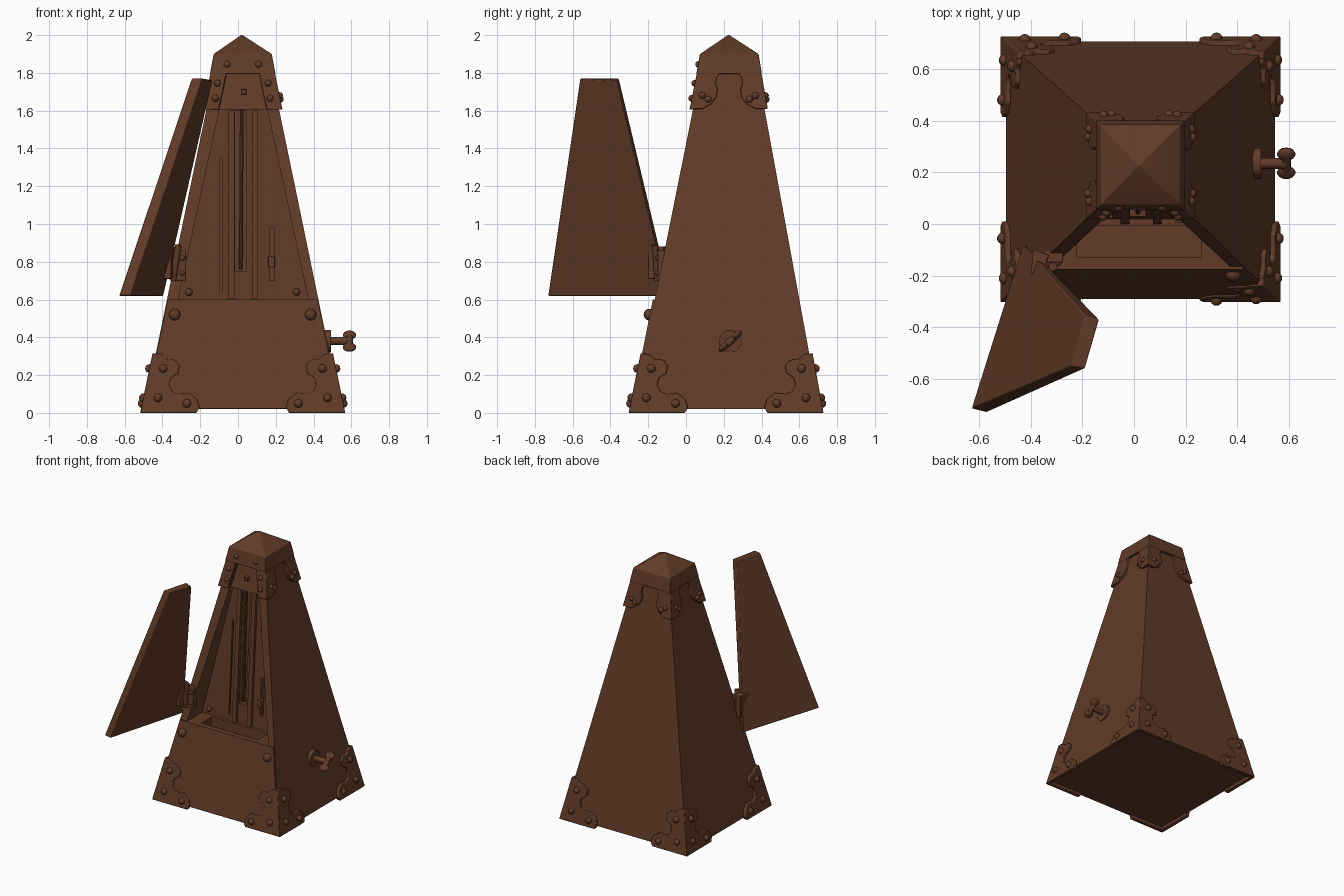
import bpy, bmesh, math
from mathutils import Vector, Matrix

if "Cube" in bpy.data.objects:
    bpy.data.objects.remove(bpy.data.objects["Cube"])

wood = bpy.data.materials.new("dark brown wood")
wood.diffuse_color = (0.12, 0.044, 0.021, 1)
wood.use_nodes = True
wood.node_tree.nodes["Principled BSDF"].inputs["Base Color"].default_value = wood.diffuse_color
CX = 0.025


def hx(z): return 0.525 - 0.207 * z
def hy(z): return 0.498 - 0.192 * z
def cy(z): return 0.212 + 0.009 * z


def P(side, u, z, off=0.0):
    """Point on a sloping body side: 0 front, 1 right, 2 back, 3 left."""
    n = [(0, -1), (1, 0), (0, 1), (-1, 0)][side]
    t = (-n[1], n[0])
    h = (hy(z) if side % 2 == 0 else hx(z)) + off
    return Vector((CX + t[0] * u + n[0] * h, cy(z) + t[1] * u + n[1] * h, z))


def half(side, z):
    return hx(z) if side % 2 == 0 else hy(z)


def finish(name, bm, bevel=0.0):
    bmesh.ops.recalc_face_normals(bm, faces=bm.faces)
    me = bpy.data.meshes.new(name)
    bm.to_mesh(me)
    bm.free()
    me.materials.append(wood)
    ob = bpy.data.objects.new(name, me)
    bpy.context.collection.objects.link(ob)
    if bevel:
        m = ob.modifiers.new("bevel", 'BEVEL')
        m.width, m.segments, m.limit_method = bevel, 2, 'ANGLE'
    return ob


def loft(name, rings, bevel=0.0):
    """Closed solid through rings with equal point counts."""
    bm = bmesh.new()
    vs = [[bm.verts.new(p) for p in r] for r in rings]
    n = len(vs[0])
    for a, b in zip(vs, vs[1:]):
        for i in range(n):
            j = (i + 1) % n
            bm.faces.new((a[i], a[j], b[j], b[i]))
    bm.faces.new(vs[0][::-1])
    bm.faces.new(vs[-1])
    return finish(name, bm, bevel)


def box(name, lo, hi, bevel=0.0):
    ring = lambda z: [(lo[0], lo[1], z), (hi[0], lo[1], z), (hi[0], hi[1], z), (lo[0], hi[1], z)]
    return loft(name, [ring(lo[2]), ring(hi[2])], bevel)


def square(z, off=0.0):
    a, b, c = hx(z) + off, hy(z) + off, cy(z)
    return [(CX - a, c - b, z), (CX + a, c - b, z), (CX + a, c + b, z), (CX - a, c + b, z)]


def rod(name, a, b, r, segs=16):
    a, b = Vector(a), Vector(b)
    bm = bmesh.new()
    rot = (b - a).to_track_quat('Z', 'Y').to_matrix().to_4x4()
    bmesh.ops.create_cone(bm, cap_ends=True, segments=segs, radius1=r, radius2=r,
                          depth=(b - a).length, matrix=Matrix.Translation((a + b) / 2) @ rot)
    return finish(name, bm)


def ball(name, p, r, scale=(1, 1, 1), rot=Matrix()):
    bm = bmesh.new()
    bmesh.ops.create_uvsphere(bm, u_segments=14, v_segments=8, radius=r,
                              matrix=Matrix.Translation(p) @ rot @ Matrix.Diagonal((*scale, 1)))
    return finish(name, bm)


def cut(ob, cutter):
    m = ob.modifiers.new("cut", 'BOOLEAN')
    m.operation, m.object, m.solver = 'DIFFERENCE', cutter, 'EXACT'
    bpy.context.view_layer.objects.active = ob
    bpy.ops.object.modifier_apply(modifier=m.name)
    bpy.data.objects.remove(cutter)


def back_y(z): return 0.02 + 0.065 * (z - 0.6)      # sloping backboard


def trapezoid(name, z0, z1, w0, w1, f0, f1, b0, b1, cx=0.028):
    ring = lambda z, w, f, b: [(cx - w, f, z), (cx + w, f, z), (cx + w, b, z), (cx - w, b, z)]
    return loft(name, [ring(z0, w0, f0, b0), ring(z1, w1, f1, b1)])


# Case with front opening, tray and slots
case = loft("case", [square(0.02), square(1.88)])
cut(case, trapezoid("cutter", 0.6, 1.8, 0.345, 0.085, -0.6, -0.6, back_y(0.6), back_y(1.8)))
cut(case, box("cutter", (-0.22, -0.13, 0.53), (0.26, -0.005, 0.7)))
for x, w, z0, z1 in ((0.015, 0.03, 0.75, 1.6), (-0.09, 0.005, 0.64, 1.35), (0.18, 0.014, 0.7, 0.98)):
    cut(case, trapezoid("cutter", z0, z1, w, w, -0.1, -0.1, back_y(z0) + 0.04, back_y(z1) + 0.04, x))

# Lower front panel
loft("lower_front_panel", [[P(0, -half(0, z) + 0.004, z, o), P(0, half(0, z) - 0.004, z, o),
                            P(0, half(0, z) - 0.004, z, -0.02), P(0, -half(0, z) + 0.004, z, -0.02)]
                           for z, o in ((0.022, 0.01), (0.6, 0.01))])

# Backboard guide strips, pendulum and slider
for x in (-0.035, 0.09):
    trapezoid("guide_strip", 0.602, 1.6, 0.017, 0.017, back_y(0.6) - 0.02, back_y(1.6) - 0.02,
              back_y(0.6) + 0.01, back_y(1.6) + 0.01, x)
rod("pendulum", (0.015, back_y(0.76) + 0.015, 0.76), (0.02, back_y(1.65) - 0.01, 1.65), 0.01, 10)
box("slider", (0.16, back_y(0.8) - 0.03, 0.77), (0.195, back_y(0.8) + 0.01, 0.83), 0.004)

# Upper panel behind the cap opening with its latch
loft("upper_front_panel", [[P(0, -w, z, -0.02), P(0, w, z, -0.02), P(0, w, z, -0.045), P(0, -w, z, -0.045)]
                           for z, w in ((1.605, 0.126), (1.81, 0.083))])
c = P(0, 0.005, 1.7, -0.015)
box("latch", c - Vector((0.015, 0.02, 0.014)), c + Vector((0.015, 0.015, 0.014)), 0.003)

# Pointed cap
tip = [(0.02 + x, 0.226 + y, 2.0) for x, y in ((-.004, -.004), (.004, -.004), (.004, .004), (-.004, .004))]
loft("cap", [square(1.795, 0.02), square(1.9, 0.022), tip], 0.006)

# Corner bracket outlines: (distance in from the corner, height)
T = 0.018
BASE = [(-T, 0), (.28, 0), (.29, .03), (.27, .07), (.22, .105), (.16, .1), (.125, .115), (.105, .15),
        (.105, .185), (.14, .21), (.14, .25), (.11, .28), (.06, .285), (.03, .31), (-T, .315)]
LEG = [(-T, 1.61), (.05, 1.61), (.09, 1.635), (.11, 1.67), (.11, 1.71), (.092, 1.745),
       (.092, 1.775), (.105, 1.8), (-T, 1.8)]
FRONT_LEG = [(-T, 1.605), (.065, 1.605), (.067, 1.8), (-T, 1.8)]


def plate(name, side, sgn, outline):
    pts = [(sgn * (half(side, z) - s), z) for s, z in outline]
    loft(name, [[P(side, u, z, -0.012) for u, z in pts], [P(side, u, z, T) for u, z in pts]], 0.004)


def rivets(side, sgn, spots, r):
    for s, z in spots:
        ball("rivet", P(side, sgn * (half(side, z) - s), z, T), r)


for side in range(4):
    for sgn in (-1, 1):
        plate("base_bracket", side, sgn, BASE)
        rivets(side, sgn, [(.055, .235), (.06, .08), (.22, .05)], 0.023)
        plate("cap_leg", side, sgn, FRONT_LEG if side == 0 else LEG)
        rivets(side, sgn, [(.03, 1.745), (.035, 1.665), (.06, 1.845)] if side == 0
               else [(.035, 1.68), (.07, 1.66)], 0.018)

# Rivets on the front panel and backboard
for sgn in (-1, 1):
    ball("panel_rivet", P(0, sgn * 0.36, 0.52, 0.012), 0.031)
    ball("board_rivet", (0.025 + sgn * 0.285, back_y(0.64), 0.64), 0.02)

# Open door, standing away from the case
inner = [(-0.395, -0.10, 0.62), (-0.57, -0.73, 0.62), (-0.19, -0.56, 1.77), (-0.135, -0.37, 1.76)]
outer = [(-0.43, -0.08, 0.62), (-0.63, -0.715, 0.62), (-0.245, -0.55, 1.77), (-0.19, -0.355, 1.77)]
loft("door", [inner, outer], 0.005)

# Hinge between door and case
rod("hinge_barrel", (-0.345, -0.15, 0.70), (-0.315, -0.165, 0.89), 0.017)
box("hinge_case_leaf", (-0.345, -0.15, 0.70), (-0.275, -0.10, 0.86), 0.005)
loft("hinge_door_leaf", [[(-0.39, -0.10, z), (-0.33, -0.12, z), (-0.355, -0.20, z), (-0.40, -0.19, z)]
                         for z in (0.71, 0.88)], 0.005)
for z in (0.74, 0.82):
    ball("hinge_rivet", (-0.295, -0.15, z), 0.014)

# Winding key on the right side
KY, KZ = 0.235, 0.38
rod("key_collar", (0.42, KY, KZ), (0.492, KY, KZ), 0.06, 24)
rod("key_shaft", (0.43, KY, KZ), (0.59, KY, KZ), 0.021)
tilt = Matrix.Rotation(math.radians(42), 4, 'X')
for s in (-1, 1):
    d = tilt @ Vector((0, s * 0.048, 0))
    ball("key_wing", Vector((0.59, KY, KZ)) + d, 0.036, (1, 0.85, 0.5), tilt)
rod("key_bridge", Vector((0.59, KY, KZ)) - d, Vector((0.59, KY, KZ)) + d, 0.018, 12)

# Smooth shading with sharp edges kept
for ob in bpy.data.objects:
    ob.select_set(True)
bpy.context.view_layer.objects.active = case
bpy.ops.object.shade_smooth_by_angle(angle=math.radians(35))
